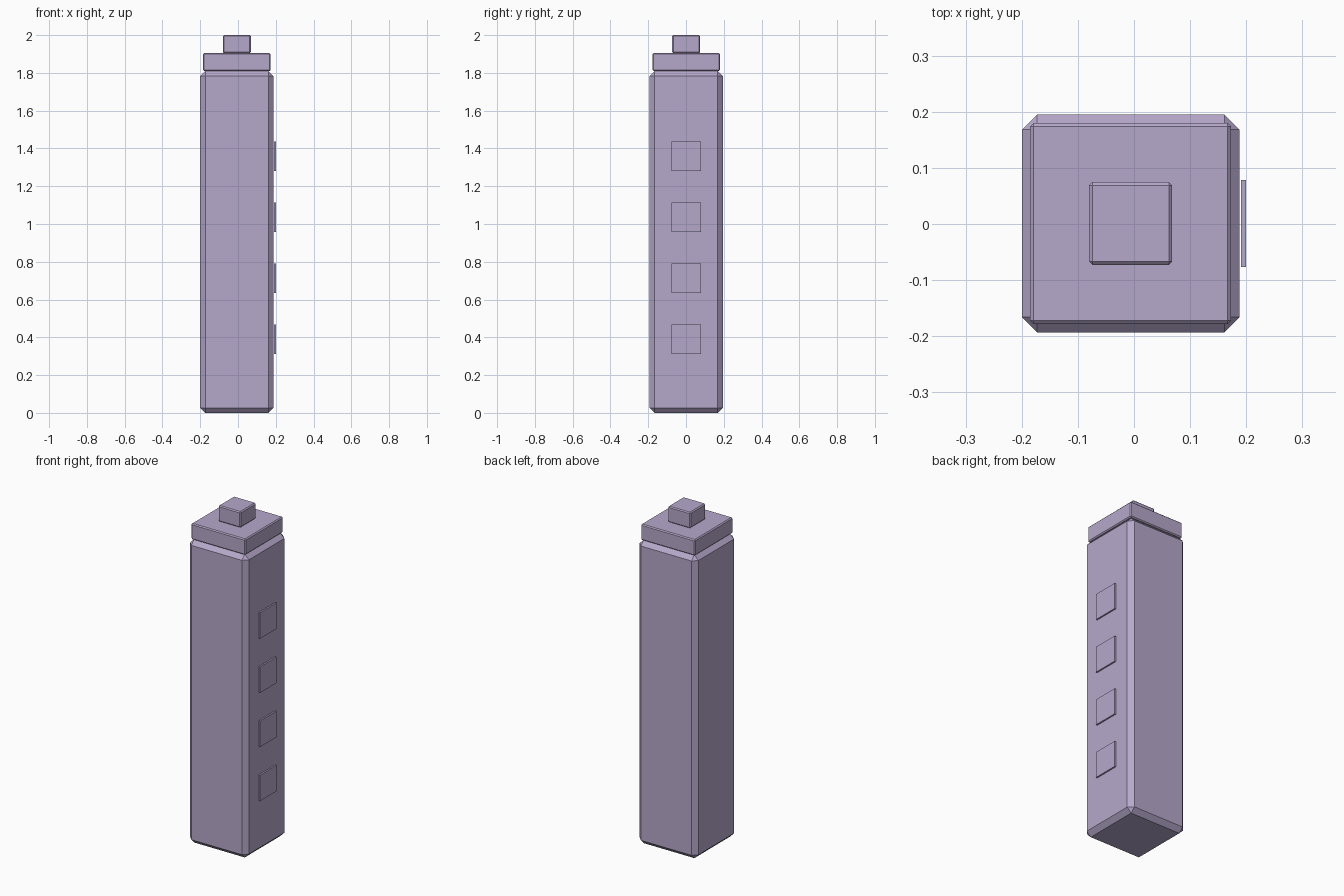
import bpy
import bmesh
from mathutils import Matrix, Vector

default = bpy.data.objects.get("Cube")
if default:
    bpy.data.objects.remove(default, do_unlink=True)

# Single lilac colour
LILAC = (0.47, 0.395, 0.60, 1.0)
lilac = bpy.data.materials.new("lilac")
lilac.use_nodes = True
lilac.diffuse_color = LILAC
lilac.node_tree.nodes["Principled BSDF"].inputs["Base Color"].default_value = LILAC

CX, CY = -0.006, 0.001  # axis of the tower


def box(name, low, high, chamfer=0.0):
    """Box between two corners, with flat chamfered edges."""
    low, high = Vector(low), Vector(high)
    bm = bmesh.new()
    bmesh.ops.create_cube(bm, size=1)
    bmesh.ops.scale(bm, vec=high - low, verts=bm.verts)
    if chamfer:
        bmesh.ops.bevel(bm, geom=bm.edges[:], offset=chamfer,
                        segments=1, profile=0.5, affect='EDGES')
    bmesh.ops.transform(bm, matrix=Matrix.Translation((low + high) / 2), verts=bm.verts)
    mesh = bpy.data.meshes.new(name)
    bm.to_mesh(mesh)
    bm.free()
    mesh.materials.append(lilac)
    obj = bpy.data.objects.new(name, mesh)
    bpy.context.collection.objects.link(obj)
    return obj


def tier(name, half, bottom, top, chamfer):
    """Square storey centred on the tower axis."""
    return box(name, (CX - half, CY - half, bottom), (CX + half, CY + half, top), chamfer)


# Stacked storeys
tier("tower_body", 0.194, 0.0, 1.81, 0.027)
tier("roof_cap", 0.179, 1.81, 1.905, 0.006)
tier("roof_knob", 0.074, 1.905, 2.0, 0.006)

# Column of window plates standing just off the left wall
HALF = 0.0775
for i in range(4):
    z = 0.39 + 0.323 * i
    box(f"window_{i + 1}", (0.191, CY - HALF, z - HALF), (0.2, CY + HALF, z + HALF))
